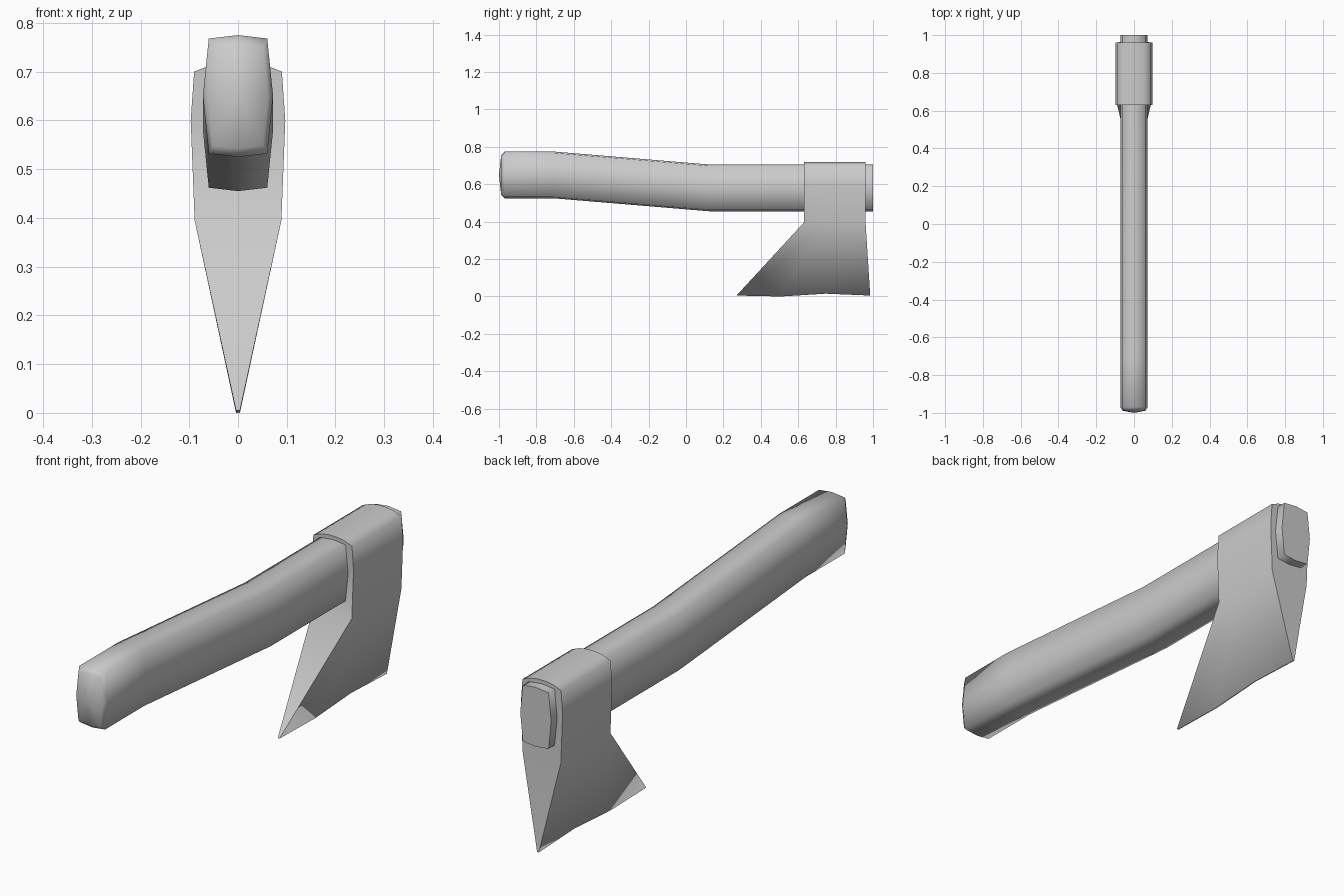
import bpy, bmesh, math

cube = bpy.data.objects.get("Cube")
if cube:
    bpy.data.objects.remove(cube, do_unlink=True)

grey = bpy.data.materials.new("plain_grey")
grey.use_nodes = True
colour = (0.6, 0.6, 0.6, 1)
grey.diffuse_color = colour
grey.node_tree.nodes["Principled BSDF"].inputs["Base Color"].default_value = colour


def loft(name, rings, tip=None):
    """Skin closed rings; cap the start with a point or a flat face, the end flat."""
    bm = bmesh.new()
    loops = [[bm.verts.new(p) for p in ring] for ring in rings]
    n = len(loops[0])
    for a, b in zip(loops, loops[1:]):
        for i in range(n):
            j = (i + 1) % n
            bm.faces.new((a[i], a[j], b[j], b[i]))
    if tip:
        v = bm.verts.new(tip)
        for i in range(n):
            bm.faces.new((loops[0][i], v, loops[0][(i + 1) % n]))
    else:
        bm.faces.new(loops[0])
    bm.faces.new(loops[-1])
    bmesh.ops.recalc_face_normals(bm, faces=bm.faces)
    mesh = bpy.data.meshes.new(name)
    bm.to_mesh(mesh)
    bm.free()
    obj = bpy.data.objects.new(name, mesh)
    bpy.context.collection.objects.link(obj)
    mesh.materials.append(grey)
    return obj


def smooth(obj, degrees):
    bpy.ops.object.select_all(action='DESELECT')
    obj.select_set(True)
    bpy.context.view_layer.objects.active = obj
    bpy.ops.object.shade_smooth_by_angle(angle=math.radians(degrees))


# Handle: eight-sided section swept along a gently bent line, domed butt
half = [(0, 0.125), (0.06, 0.118), (0.072, 0), (0.06, -0.118)]
section = half + [(-x, -z) for x, z in half]
stations = [(-0.988, 0.65, 0.86), (-0.97, 0.65, 1), (-0.71, 0.65, 1),
            (0.13, 0.58, 1), (1, 0.58, 1)]
handle = loft("handle", [[(x * s, y, c + z * s) for x, z in section]
                         for y, c, s in stations], tip=(0, -1, 0.65))
smooth(handle, 80)

# Axe head: levels of height, half width, front y, back y
levels = [(0.005, 0.004, 0.27, 0.985), (0.395, 0.089, 0.63, 0.96),
          (0.6, 0.097, 0.63, 0.96), (0.7, 0.09, 0.63, 0.96),
          (0.714, 0.055, 0.63, 0.96), (0.72, 0.02, 0.63, 0.96)]
edge_wave = [0, -0.005, 0.01, 0]
rings = []
for k, (z, w, front, back) in enumerate(levels):
    side = []
    for i, wave in enumerate(edge_wave):
        y = front + (back - front) * i / 3
        side.append((w, y, z + (wave if k == 0 else 0)))
    rings.append(side + [(-x, y, h) for x, y, h in reversed(side)])
head = loft("axe_head", rings)
smooth(head, 80)
